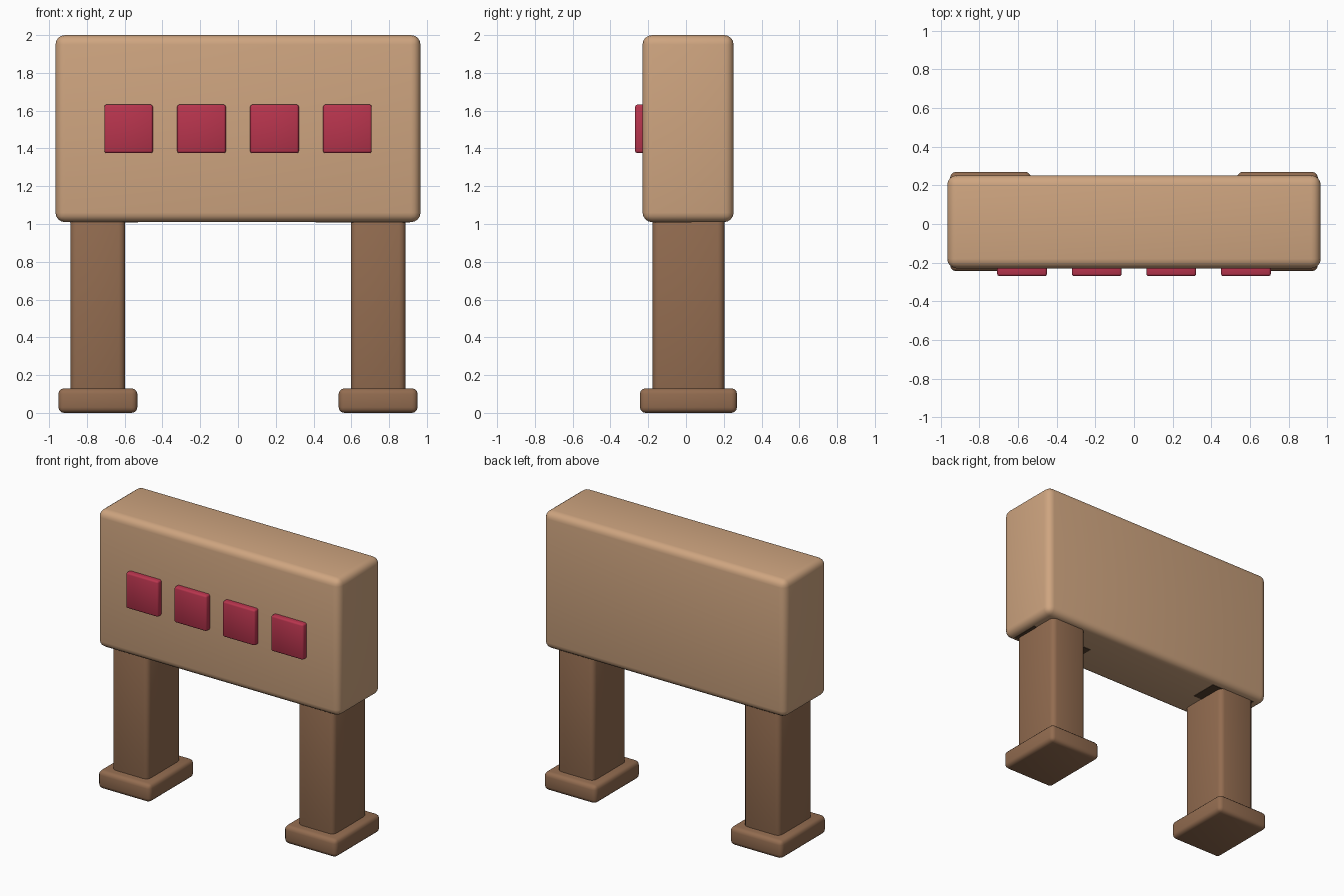
import bpy

if "Cube" in bpy.data.objects:
    bpy.data.objects.remove(bpy.data.objects["Cube"])


def material(name, rgb):
    m = bpy.data.materials.new(name)
    m.diffuse_color = (*rgb, 1.0)
    m.use_nodes = True
    m.node_tree.nodes["Principled BSDF"].inputs["Base Color"].default_value = m.diffuse_color
    return m


tan = material("tan wood", (0.62, 0.375, 0.215))
brown = material("brown wood", (0.29, 0.15, 0.08))
red = material("crimson red", (0.48, 0.035, 0.075))
dark = material("dark brown", (0.10, 0.055, 0.03))


def box(name, lo, hi, mat, bevel=0.0, segments=3):
    """Box between two corners, with softly rounded edges."""
    bpy.ops.mesh.primitive_cube_add(size=1, location=[(a + b) / 2 for a, b in zip(lo, hi)])
    ob = bpy.context.object
    ob.name = name
    ob.scale = [b - a for a, b in zip(lo, hi)]
    bpy.ops.object.transform_apply(location=False, rotation=False, scale=True)
    ob.data.materials.append(mat)
    if bevel:
        mod = ob.modifiers.new("rounded edges", 'BEVEL')
        mod.width = bevel
        mod.segments = segments
        bpy.ops.object.shade_smooth()
    return ob


# Main board
box("board", (-0.966, -0.23, 1.01), (0.966, 0.252, 2.0), tan, 0.05, 4)

# Row of four square panels on the front
for i in range(4):
    x = -0.579 + 0.386 * i
    box(f"panel_{i + 1}", (x - 0.129, -0.27, 1.375), (x + 0.129, -0.2, 1.632), red, 0.012, 2)

# Legs with flat feet
for side, s in (("left", -1), ("right", 1)):
    x = 0.742 * s
    box(f"{side}_leg", (x - 0.145, -0.177, 0.06), (x + 0.145, 0.203, 1.06), brown, 0.035)
    box(f"{side}_foot", (x - 0.209, -0.244, 0.0), (x + 0.209, 0.27, 0.13), brown, 0.03)

# Thin dark stains under the board beside the legs
box("right_stain", (0.41, -0.178, 1.007), (0.91, 0.03, 1.012), dark)
box("left_stain", (-0.89, 0.0, 1.007), (-0.53, 0.2, 1.012), dark)
